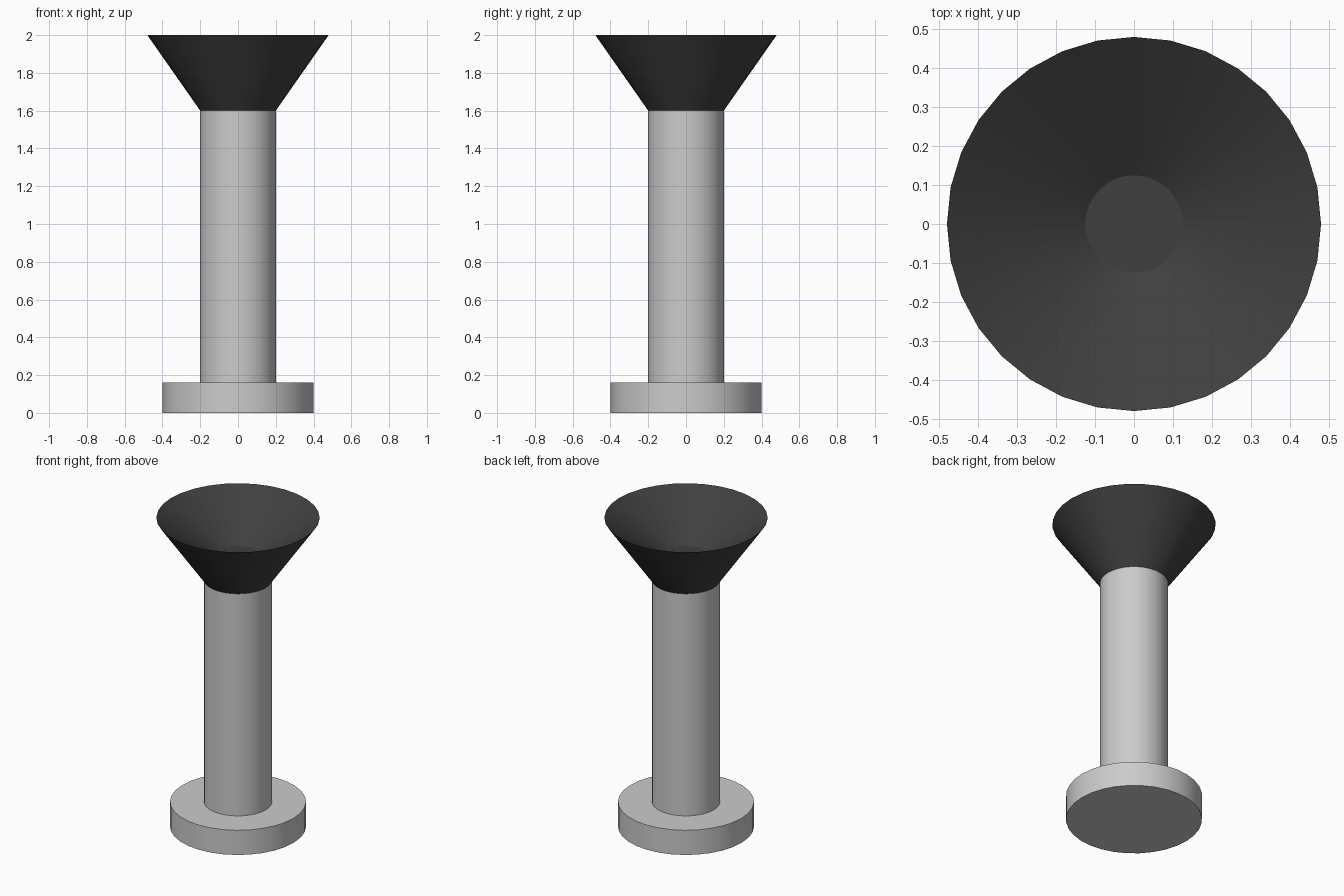
import bpy, bmesh, math

if "Cube" in bpy.data.objects:
    bpy.data.objects.remove(bpy.data.objects["Cube"])

SEGMENTS = 32


def lathe(name, profile):
    """Spin an (r, z) profile around z; r = 0 ends close the surface."""
    bm = bmesh.new()
    verts = [bm.verts.new((r, 0, z)) for r, z in profile]
    edges = [bm.edges.new(pair) for pair in zip(verts, verts[1:])]
    bmesh.ops.spin(bm, geom=verts + edges, cent=(0, 0, 0), axis=(0, 0, 1),
                   angle=math.tau, steps=SEGMENTS)
    bmesh.ops.remove_doubles(bm, verts=bm.verts[:], dist=1e-4)
    bmesh.ops.recalc_face_normals(bm, faces=bm.faces[:])
    mesh = bpy.data.meshes.new(name)
    bm.to_mesh(mesh)
    bm.free()
    obj = bpy.data.objects.new(name, mesh)
    bpy.context.collection.objects.link(obj)
    bpy.ops.object.select_all(action='DESELECT')
    obj.select_set(True)
    bpy.context.view_layer.objects.active = obj
    bpy.ops.object.shade_smooth_by_angle(angle=math.radians(30))
    return obj


# Round foot and column
lathe("base_disc", [(0, 0), (0.4, 0), (0.4, 0.16), (0, 0.16)])
lathe("column", [(0, 0.16), (0.2, 0.16), (0.2, 1.6), (0, 1.6)])

# Flared cup with a knife-edge rim and a small flat floor
cup = lathe("flared_cup", [(0, 1.6), (0.2, 1.6), (0.48, 2.0),
                           (0.125, 1.76), (0, 1.76)])
black = bpy.data.materials.new("black")
black.diffuse_color = (0.05, 0.05, 0.05, 1)
black.use_nodes = True
black.node_tree.nodes["Principled BSDF"].inputs["Base Color"].default_value = black.diffuse_color
cup.data.materials.append(black)
